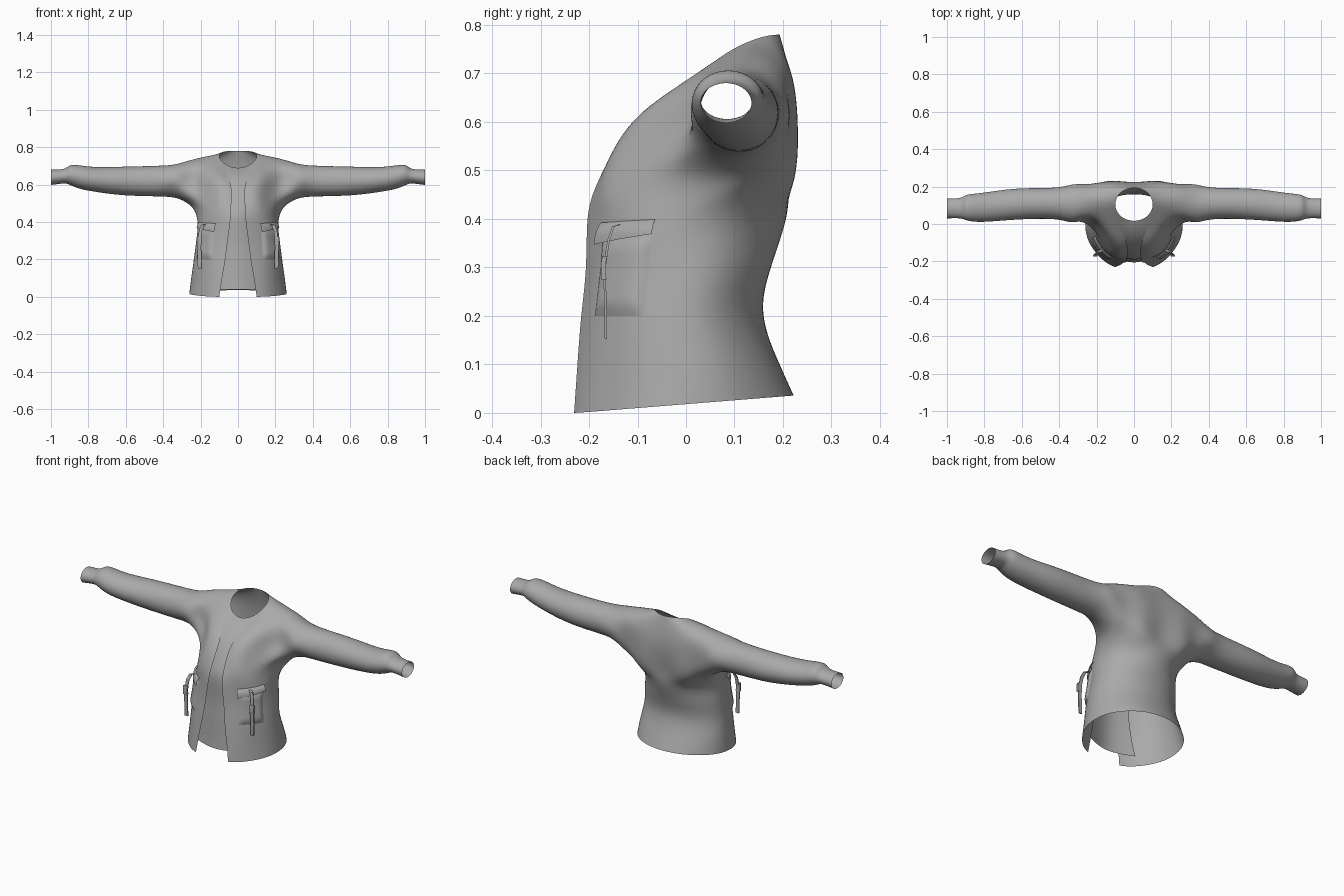
import bpy, bmesh, math
from mathutils import Vector

if "Cube" in bpy.data.objects:
    bpy.data.objects.remove(bpy.data.objects["Cube"])

cloth = bpy.data.materials.new("grey_cloth")
cloth.diffuse_color = (0.4, 0.4, 0.4, 1)
cloth.use_nodes = True
cloth.node_tree.nodes["Principled BSDF"].inputs["Base Color"].default_value = cloth.diffuse_color


def make_object(name, bm, mirror=False, subdiv=0):
    bmesh.ops.recalc_face_normals(bm, faces=bm.faces)
    for f in bm.faces:
        f.smooth = True
    me = bpy.data.meshes.new(name)
    bm.to_mesh(me)
    bm.free()
    me.materials.append(cloth)
    ob = bpy.data.objects.new(name, me)
    bpy.context.collection.objects.link(ob)
    if mirror:
        ob.modifiers.new("Mirror", 'MIRROR').use_mirror_merge = False
    if subdiv:
        m = ob.modifiers.new("Subdivision", 'SUBSURF')
        m.levels = m.render_levels = subdiv
        m.boundary_smooth = 'PRESERVE_CORNERS'
    return ob


# Torso rings below the arms: z, half width, middle y, front y, back y, panel edge x
RINGS = [(0.00, .260, .00, -.250, .222, .100), (0.10, .250, .00, -.238, .193, .085),
         (0.20, .236, -.01, -.225, .160, .068), (0.30, .223, .00, -.213, .175, .055),
         (0.40, .216, .01, -.207, .206, .042)]


def on_ring(ring, t):
    z, w, yc, yf, yb, _ = ring
    y = yc - math.cos(t) * ((yc - yf) if math.cos(t) > 0 else (yb - yc))
    x = w * math.sin(t)
    return Vector((0 if abs(x) < 1e-5 else x, y, z if z else max(0, .018 + .08 * y)))


def on_body(z, t, off=0.0):
    """Point on the torso side at height z, pushed outwards by off."""
    i = min(int(z / .1), len(RINGS) - 2)
    k = z / .1 - i
    ring = [a + (b - a) * k for a, b in zip(RINGS[i], RINGS[i + 1])]
    return on_ring(ring, t) + Vector((math.sin(t), -math.cos(t), 0)) * off


# Rows of named points on one half, hem to neck
COLS = ["edge", "front", "front_arm", "side", "back_arm", "back", "spine"]
rows = []
for r in RINGS:
    angles = [math.asin(r[5] / r[1])] + [math.radians(a) for a in (40, 66, 90, 118, 150, 180)]
    row = dict(zip(COLS, (on_ring(r, t) for t in angles)))
    inset = Vector((0, .012 + .033 * (1 - r[0] / .48), 0))
    row["centre"] = on_ring(r, 0) + inset
    row["under"] = on_ring(r, math.asin((r[5] + .045) / r[1])) + inset
    if r[0] == 0:
        row["centre"].z = row["under"].z = .038
    rows.append(row)

# Chest, arm middle and shoulder rows
UPPER = [
    dict(edge=(.037, -.180, .48), front=(.12, -.155, .48), front_arm=(.208, -.04, .50),
         side=(.247, .10, .48), back_arm=(.215, .188, .50), back=(.12, .222, .48), spine=(0, .214, .48),
         centre=(0, -.172, .48), under=(.075, -.158, .48)),
    dict(edge=(.037, -.115, .59), front=(.12, -.098, .59), front_arm=(.22, .008, .60),
         back_arm=(.225, .215, .60), back=(.12, .230, .60), spine=(0, .224, .60),
         centre=(0, -.107, .59), under=(.07, -.098, .592)),
    dict(edge=(.07, -.030, .662), front=(.13, -.012, .675), front_arm=(.215, .042, .695),
         side=(.225, .125, .738), back_arm=(.22, .200, .705), back=(.12, .217, .70), spine=(0, .214, .70),
         centre=(0, -.035, .660))]
rows += [{k: Vector(p) for k, p in u.items()} for u in UPPER]

# Tilted neck opening
neck = {}
for name, a in zip(["centre"] + COLS, (0, 30, 55, 78, 100, 125, 150, 180)):
    c, s = math.cos(math.radians(a)), math.sin(math.radians(a))
    neck[name] = Vector((0 if a in (0, 180) else .1 * s, .105 - .088 * c, .78 - .09 * ((1 + c) / 2) ** 1.8))
rows.append(neck)
ARMPIT, MID, SHOULDER, NECK = 5, 6, 7, 8

# Sleeve rings: x, y range, z range
SLEEVE = [(.32, .010, .212, .525, .712), (.42, .025, .195, .537, .701), (.60, .025, .190, .543, .696),
          (.75, .015, .175, .560, .694), (.84, .012, .163, .577, .702), (.895, .020, .155, .597, .704),
          (.93, .030, .140, .606, .685), (1.0, .030, .135, .598, .680)]


def limit_point(v, pinned):
    """Where a cage vertex lands after subdivision."""
    n = len(v.link_edges)
    if v in pinned or len(v.link_faces) == 1:
        return v.co.copy()
    if v.is_boundary:
        ends = [e.other_vert(v).co for e in v.link_edges if e.is_boundary]
        return (v.co * 4 + ends[0] + ends[1]) / 6
    near = {e.other_vert(v) for e in v.link_edges}
    total = v.co * n * n
    for u in near:
        total = total + u.co * 4
    for f in v.link_faces:
        for u in f.verts:
            if u != v and u not in near:
                total = total + u.co
    return total / (n * (n + 5))


# Jacket shell: torso, placket and sleeves as one cage
bm = bmesh.new()
crease = bm.verts.layers.float.new("crease_vert")
spine_verts, pinned = {}, set()
for side in (1, -1):
    grid = []
    for i, row in enumerate(rows):
        line = {}
        for name, p in row.items():
            if p.x == 0 and (i, name) in spine_verts:
                line[name] = spine_verts[i, name]
                continue
            line[name] = bm.verts.new((p.x * side, p.y, p.z))
            if p.x == 0:
                spine_verts[i, name] = line[name]
        grid.append(line)
    top_corner = grid[SHOULDER]["edge"]
    top_corner[crease] = 1.0
    pinned.add(top_corner)
    for i in range(NECK):
        lo, hi = grid[i], grid[i + 1]
        for a, b in zip(COLS, COLS[1:]):
            if i in (ARMPIT, MID) and "side" in (a, b):
                continue                                  # armhole
            bm.faces.new((lo[a], lo[b], hi[b], hi[a]))
        # placket strip behind the open front, joined to the yoke at the top
        a = lo.get("under", lo["edge"])
        b = hi.get("under", hi["edge"])
        bm.faces.new((lo["centre"], a, b, hi["centre"]))
    g0, g1, g2 = grid[ARMPIT], grid[MID], grid[SHOULDER]
    loop = [g0["side"], g0["front_arm"], g1["front_arm"], g2["front_arm"],
            g2["side"], g2["back_arm"], g1["back_arm"], g0["back_arm"]]
    for x, y0, y1, z0, z1 in SLEEVE:
        ring = []
        for k in range(8):
            a = k * math.pi / 4
            ring.append(bm.verts.new((x * side, (y0 + y1) / 2 - (y1 - y0) / 2 * math.sin(a),
                                      (z0 + z1) / 2 - (z1 - z0) / 2 * math.cos(a))))
        for k in range(8):
            n = (k + 1) % 8
            bm.faces.new((loop[k], loop[n], ring[n], ring[k]))
        loop = ring

# Fit the cage so the smooth surface passes through the points
targets = {v: v.co.copy() for v in bm.verts}
for _ in range(25):
    moves = [(v, targets[v] - limit_point(v, pinned)) for v in bm.verts]
    for v, d in moves:
        v.co += d * .9
make_object("jacket_shell", bm, subdiv=3)


def patch(name, fn, nu=12, nv=12):
    """Grid surface from a function of u and v, mirrored to both sides."""
    bm = bmesh.new()
    vs = [[bm.verts.new(fn(u / nu, v / nv)) for u in range(nu + 1)] for v in range(nv + 1)]
    for v in range(nv):
        for u in range(nu):
            bm.faces.new((vs[v][u], vs[v][u + 1], vs[v + 1][u + 1], vs[v + 1][u]))
    return make_object(name, bm, mirror=True)


def bulge(u, v):
    return min(1, 7 * min(u, 1 - u), 7 * min(v, 1 - v))


# Side pockets with flaps
patch("pocket", lambda u, v: on_body(.20 + .17 * v, .60 + .60 * u, .001 + .011 * bulge(u, v)))
patch("pocket_flap", lambda u, v: on_body(.347 + .022 * u + (.045 - .015 * u) * v, .57 + .66 * u,
                                          .016 - .014 * v ** 3), nv=6)


def ribbon(name, path, width, thick):
    """Flat band that follows a path, wide in x."""
    bm = bmesh.new()
    last = None
    for p in path:
        ring = [bm.verts.new((p[0] + a * width / 2, p[1] + b * thick / 2, p[2]))
                for a, b in ((-1, -1), (1, -1), (1, 1), (-1, 1))]
        if last:
            for k in range(4):
                bm.faces.new((last[k], last[(k + 1) % 4], ring[(k + 1) % 4], ring[k]))
        else:
            bm.faces.new(ring)
        last = ring
    bm.faces.new(last)
    ob = make_object(name, bm, mirror=True)
    for f in ob.data.polygons:
        f.use_smooth = False


# Hanging pocket straps with buckles
ribbon("upper_strap", [(.170, -.138, .388), (.188, -.150, .384), (.200, -.160, .355), (.206, -.168, .30)], .018, .005)
ribbon("buckle", [(.207, -.169, .275), (.207, -.170, .285), (.207, -.170, .31), (.207, -.168, .322)], .026, .010)
ribbon("lower_strap", [(.207, -.168, .285), (.206, -.166, .22), (.205, -.165, .152)], .020, .005)
